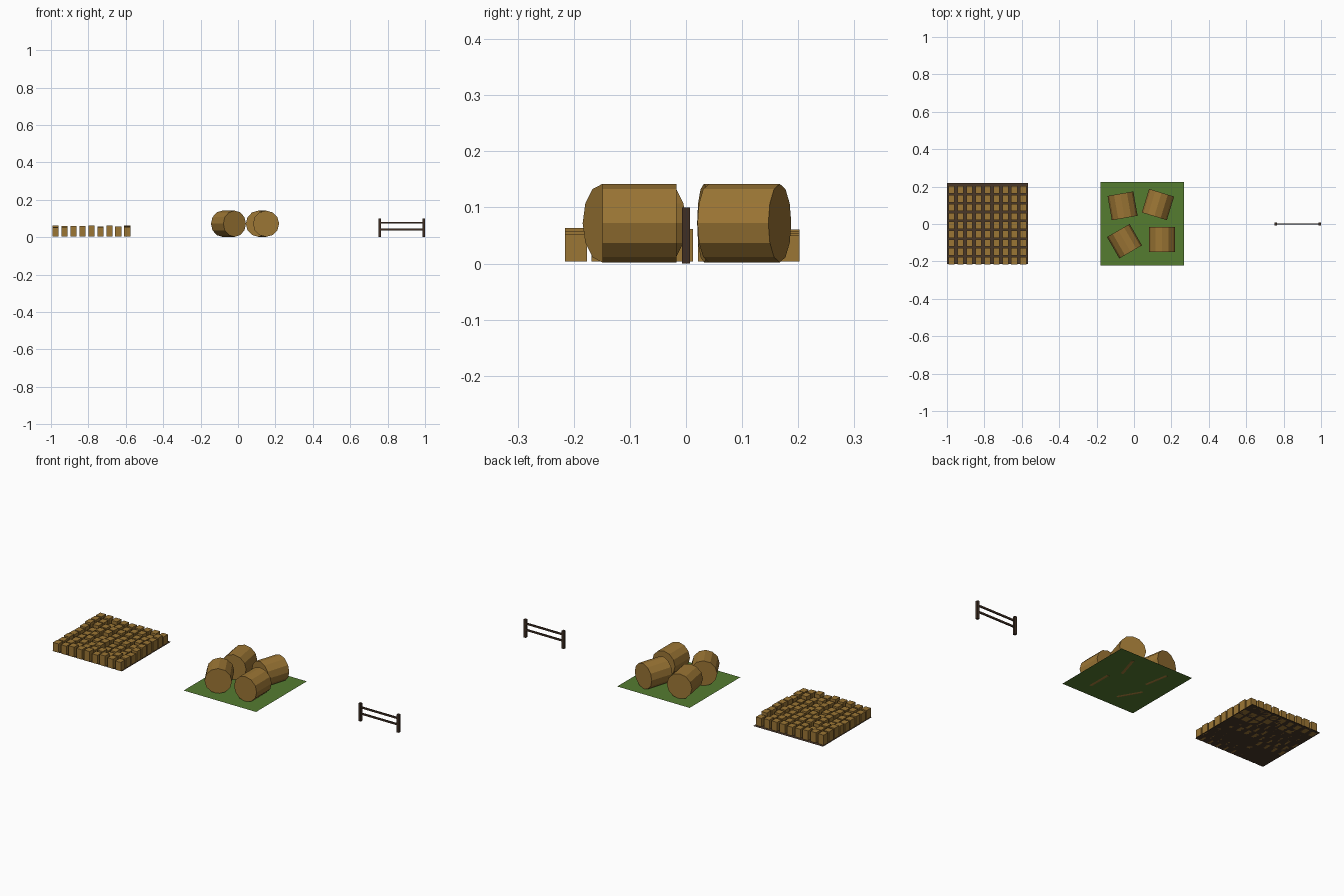
import bpy, bmesh, math, random
from mathutils import Matrix

if "Cube" in bpy.data.objects:
    bpy.data.objects.remove(bpy.data.objects["Cube"])

random.seed(4)


def material(name, rgb):
    m = bpy.data.materials.new(name)
    m.diffuse_color = (*rgb, 1)
    m.use_nodes = True
    m.node_tree.nodes["Principled BSDF"].inputs["Base Color"].default_value = m.diffuse_color
    return m


STRAW = material("straw", (0.33, 0.18, 0.035))
SOIL = material("soil", (0.065, 0.038, 0.022))
GRASS = material("grass", (0.09, 0.2, 0.03))
WOOD = material("dark_wood", (0.05, 0.028, 0.017))


def finish(name, bm, mat):
    mesh = bpy.data.meshes.new(name)
    bm.to_mesh(mesh)
    bm.free()
    mesh.materials.append(mat)
    ob = bpy.data.objects.new(name, mesh)
    bpy.context.collection.objects.link(ob)
    return ob


def add_box(bm, center, size):
    bmesh.ops.create_cube(bm, size=1, matrix=Matrix.Translation(center) @ Matrix.Diagonal((*size, 1)))


def ground(name, x, y, z, size, mat):
    bm = bmesh.new()
    bmesh.ops.create_grid(bm, x_segments=1, y_segments=1, size=size / 2,
                          matrix=Matrix.Translation((x, y, z)))
    finish(name, bm, mat)


# Crop field: soil sheet with a 9 x 9 grid of stalk blocks of uneven height
ground("field_soil", -0.784, 0.002, 0.004, 0.432, SOIL)
bm = bmesh.new()
for i in range(9):
    for j in range(9):
        edge = i in (0, 8) or j in (0, 8)
        top = random.uniform(0.05, 0.063) if edge else random.uniform(0.042, 0.06)
        x, y = -0.976 + i * 0.0481, -0.196 + j * 0.0473
        add_box(bm, (x, y, (top + 0.004) / 2), (0.034, 0.039, top - 0.004))
finish("wheat_blocks", bm, STRAW)

# Grass plot with four round bales lying on it
ground("grass_plot", 0.044, 0.001, 0.004, 0.448, GRASS)
BALES = [(-0.061, 0.097, 10), (0.128, 0.104, -17), (-0.051, -0.092, 30), (0.15, -0.083, 0)]
for n, (x, y, turn) in enumerate(BALES, 1):
    bm = bmesh.new()
    bmesh.ops.create_cone(
        bm, cap_ends=True, segments=12, radius1=0.07, radius2=0.07, depth=0.132,
        matrix=Matrix.Translation((x, y, 0.072)) @ Matrix.Rotation(math.radians(turn), 4, 'Z')
        @ Matrix.Rotation(math.radians(90), 4, 'X'))
    finish(f"hay_bale_{n}", bm, STRAW)

# Fence section: two posts and two rails
bm = bmesh.new()
for x in (0.757, 0.993):
    add_box(bm, (x, 0, 0.05), (0.014, 0.014, 0.1))
finish("fence_posts", bm, WOOD)
bm = bmesh.new()
for z in (0.077, 0.042):
    add_box(bm, (0.875, 0, z), (0.236, 0.006, 0.01))
finish("fence_rails", bm, WOOD)
